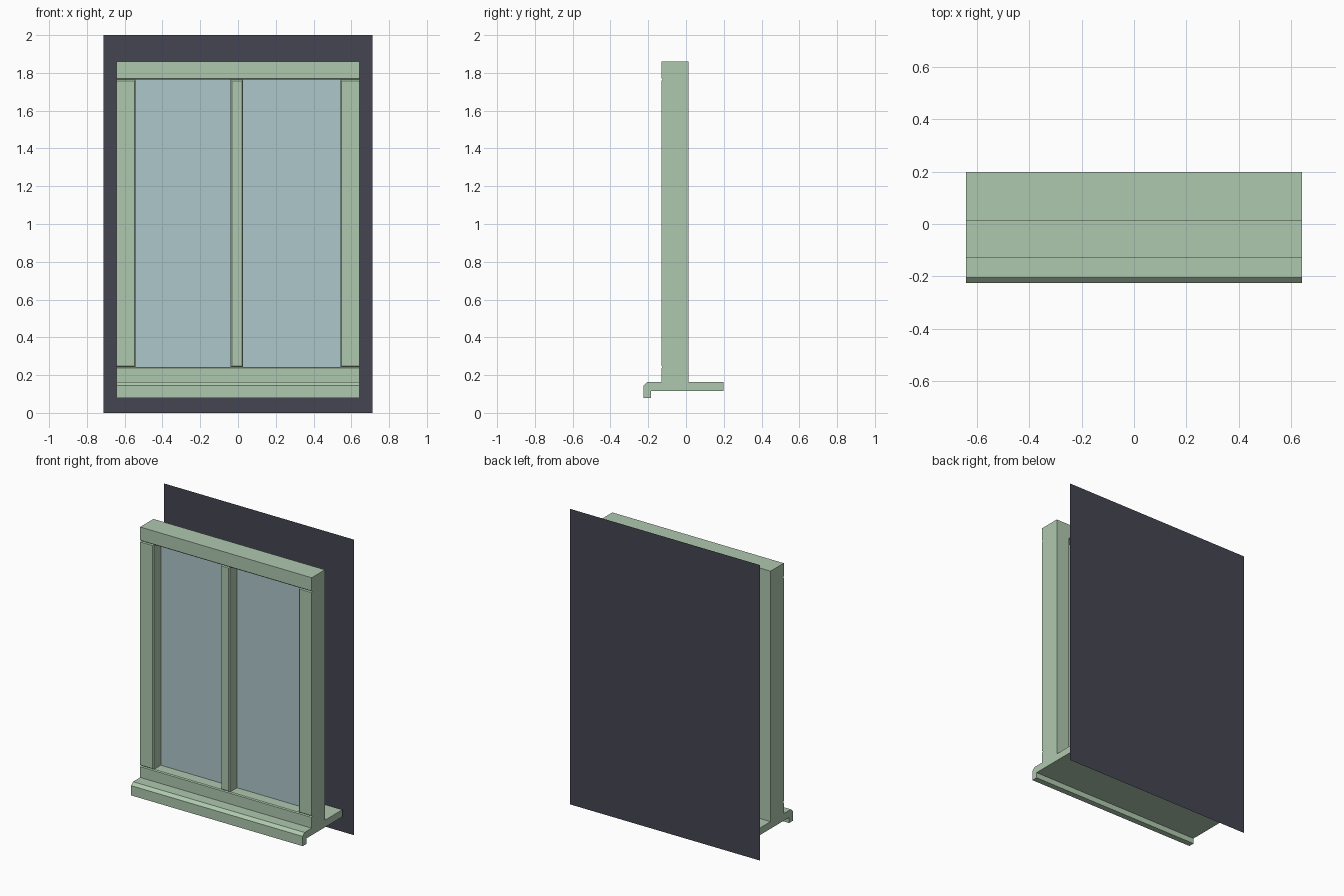
import bpy, bmesh

if "Cube" in bpy.data.objects:
    bpy.data.objects.remove(bpy.data.objects["Cube"])

W = 0.642            # half width of the frame
YF, YB = -0.129, 0.013   # frame front and back
C = 0.006            # small chamfer


def material(name, rgb):
    m = bpy.data.materials.new(name)
    m.diffuse_color = (*rgb, 1)
    m.use_nodes = True
    m.node_tree.nodes["Principled BSDF"].inputs["Base Color"].default_value = m.diffuse_color
    return m


GREEN = material("painted_wood", (0.43, 0.58, 0.43))
GLASS = material("glass", (0.42, 0.57, 0.60))
DARK = material("dark_backing", (0.06, 0.06, 0.085))


def finish(name, bm, mat):
    bmesh.ops.recalc_face_normals(bm, faces=bm.faces)
    me = bpy.data.meshes.new(name)
    bm.to_mesh(me)
    bm.free()
    me.materials.append(mat)
    ob = bpy.data.objects.new(name, me)
    bpy.context.collection.objects.link(ob)
    return ob


def extrude_x(name, profile, mat):
    """Sweep a (y, z) profile across the full frame width."""
    bm = bmesh.new()
    f = bm.faces.new([bm.verts.new((-W, y, z)) for y, z in profile])
    r = bmesh.ops.extrude_face_region(bm, geom=[f])
    verts = [v for v in r["geom"] if isinstance(v, bmesh.types.BMVert)]
    bmesh.ops.translate(bm, verts=verts, vec=(2 * W, 0, 0))
    return finish(name, bm, mat)


def upright(name, x0, x1, z0, z1, outer=0):
    """Vertical bar with chamfered front edges; outer = side left square."""
    bm = bmesh.new()
    bmesh.ops.create_cube(bm, size=1)
    for v in bm.verts:
        v.co = (x0 if v.co.x < 0 else x1, YF if v.co.y < 0 else YB,
                z0 if v.co.z < 0 else z1)
    side = x0 if outer < 0 else x1
    edges = []
    for e in bm.edges:
        if all(abs(v.co.y - YF) < 1e-5 for v in e.verts):
            on_outer = outer and all(abs(v.co.x - side) < 1e-5 for v in e.verts)
            if not on_outer:
                edges.append(e)
    bmesh.ops.bevel(bm, geom=edges, offset=C, segments=1, affect='EDGES')
    return finish(name, bm, GREEN)


def panel(name, x0, x1, y, z0, z1, mat):
    bm = bmesh.new()
    bm.faces.new([bm.verts.new((x, y, z)) for x, z in
                  ((x0, z0), (x1, z0), (x1, z1), (x0, z1))])
    return finish(name, bm, mat)


ZB, ZT = 0.243, 1.764    # opening bottom and top

# Window board with dropped nose and the bottom rail above it
extrude_x("sill", [(-0.225, 0.079), (-0.185, 0.079), (-0.185, 0.116),
                   (0.199, 0.116), (0.199, 0.164), (-0.205, 0.164),
                   (-0.225, 0.145)], GREEN)
extrude_x("bottom_rail", [(YF, 0.164), (YB, 0.164), (YB, ZB),
                          (YF + C, ZB), (YF, ZB - C)], GREEN)

# Head rail
extrude_x("top_rail", [(YF, ZT + C), (YF + C, ZT), (YB, ZT),
                       (YB, 1.859), (YF, 1.859)], GREEN)

# Side posts and central mullion
for side, label in ((-1, "left"), (1, "right")):
    a, b = sorted((side * W, side * 0.543))
    upright(label + "_post", a, b, ZB, ZT, side)
upright("mullion", -0.039, 0.027, ZB, ZT)

# Glass panes
panel("left_pane", -0.545, -0.037, -0.05, ZB, ZT, GLASS)
panel("right_pane", 0.025, 0.545, -0.05, ZB, ZT, GLASS)

# Dark sheet behind the window
panel("backing", -0.712, 0.712, 0.225, 0.0, 2.0, DARK)
